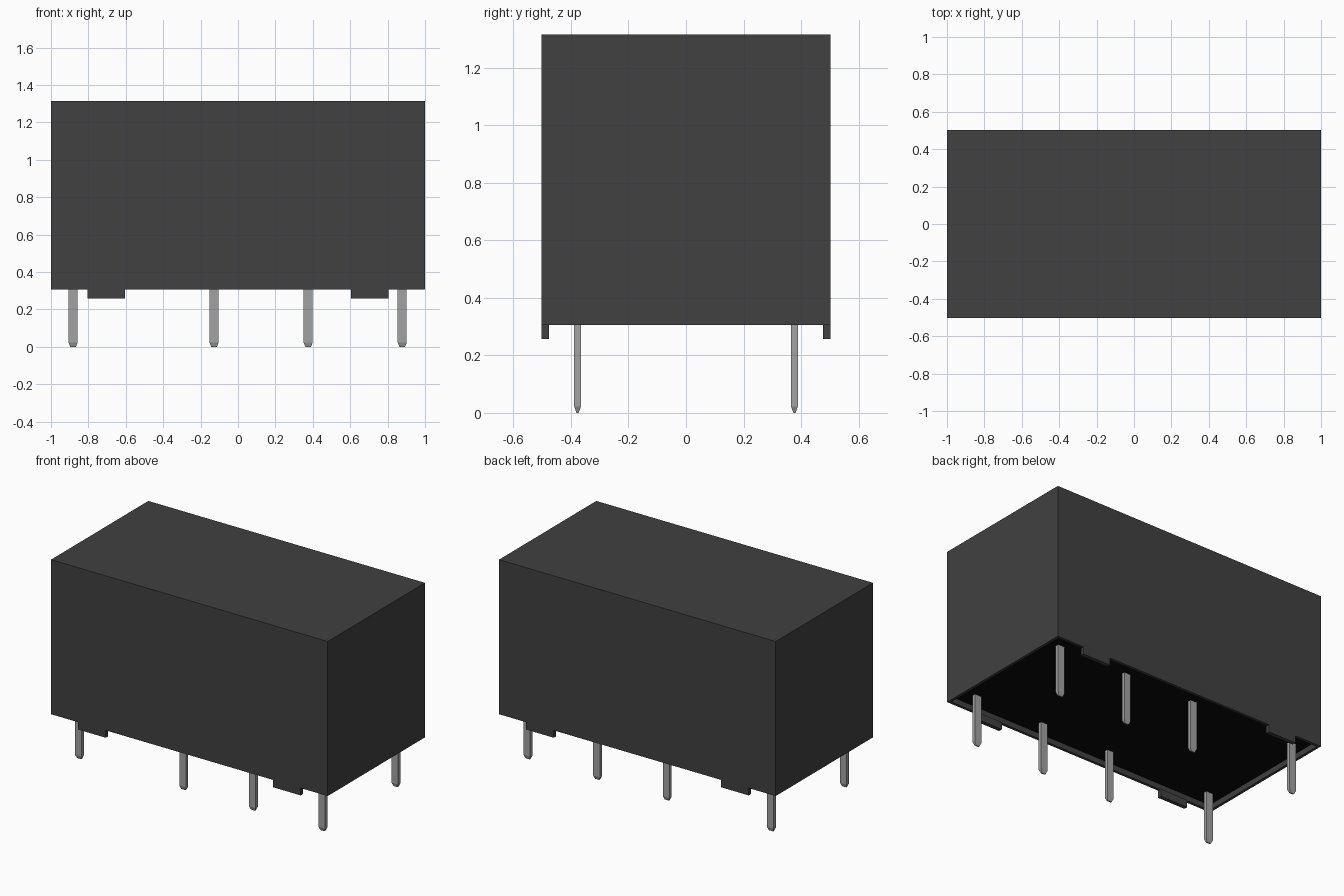
import bpy, bmesh

cube = bpy.data.objects.get("Cube")
if cube:
    bpy.data.objects.remove(cube, do_unlink=True)


def material(name, value, rough=0.6):
    m = bpy.data.materials.new(name)
    m.use_nodes = True
    m.diffuse_color = (value, value, value, 1)
    bsdf = m.node_tree.nodes["Principled BSDF"]
    bsdf.inputs["Base Color"].default_value = (value, value, value, 1)
    bsdf.inputs["Roughness"].default_value = rough
    return m


CASE = material("dark grey plastic", 0.052)
BASE = material("black resin", 0.003)
METAL = material("grey metal", 0.36)


def add_object(name, bm, mat):
    bmesh.ops.recalc_face_normals(bm, faces=bm.faces)
    mesh = bpy.data.meshes.new(name)
    bm.to_mesh(mesh)
    bm.free()
    mesh.materials.append(mat)
    obj = bpy.data.objects.new(name, mesh)
    bpy.context.collection.objects.link(obj)
    return obj


def box(name, x, y, z, mat):
    bm = bmesh.new()
    bmesh.ops.create_cube(bm, size=1)
    for v in bm.verts:
        v.co = [r[0] if c < 0 else r[1] for c, r in zip(v.co, (x, y, z))]
    return add_object(name, bm, mat)


HX, HY, WALL = 1.0, 0.502, 0.025
BOTTOM, TOP, FLOOR = 0.305, 1.315, 0.335

# Case: box whose underside is inset to a rim and pushed up
bm = bmesh.new()
bmesh.ops.create_cube(bm, size=1)
for v in bm.verts:
    v.co = (v.co.x * 2 * HX, v.co.y * 2 * HY, BOTTOM if v.co.z < 0 else TOP)
bm.normal_update()
under = min(bm.faces, key=lambda f: f.calc_center_median().z)
bmesh.ops.inset_region(bm, faces=[under], thickness=WALL)
inner = bmesh.ops.extrude_face_region(bm, geom=[under])["geom"]
bmesh.ops.translate(bm, vec=(0, 0, FLOOR + 0.01 - BOTTOM),
                    verts=[g for g in inner if isinstance(g, bmesh.types.BMVert)])
if under.is_valid:
    bmesh.ops.delete(bm, geom=[under], context="FACES_ONLY")
add_object("case", bm, CASE)

# Sealed base plate inside the rim
box("base_plate", (-HX + WALL, HX - WALL), (-HY + WALL, HY - WALL),
    (FLOOR, FLOOR + 0.009), BASE)

# Standoff tabs continuing the long walls downward
for side, sy in (("front", -1), ("back", 1)):
    for end, sx in (("right", -1), ("left", 1)):
        box(f"{side}_{end}_tab", sorted((sx * 0.605, sx * 0.805)),
            sorted((sy * HY, sy * (HY - WALL))), (0.257, BOTTOM), CASE)


# Terminal pins: flat bars with a tapered tip
def pin(name, x, y):
    bm = bmesh.new()
    rings = []
    for z, w, d in ((0, 0.015, 0.004), (0.022, 0.024, 0.0115), (FLOOR, 0.024, 0.0115)):
        rings.append([bm.verts.new((x + sx * w, y + sy * d, z))
                      for sx, sy in ((-1, -1), (1, -1), (1, 1), (-1, 1))])
    for a, b in zip(rings, rings[1:]):
        for i in range(4):
            j = (i + 1) % 4
            bm.faces.new((a[i], a[j], b[j], b[i]))
    bm.faces.new(rings[0])
    bm.faces.new(rings[-1])
    add_object(name, bm, METAL)


for row, y in (("front", -0.377), ("back", 0.377)):
    for n, x in enumerate((-0.882, -0.128, 0.375, 0.878), 1):
        pin(f"{row}_pin_{n}", x, y)
